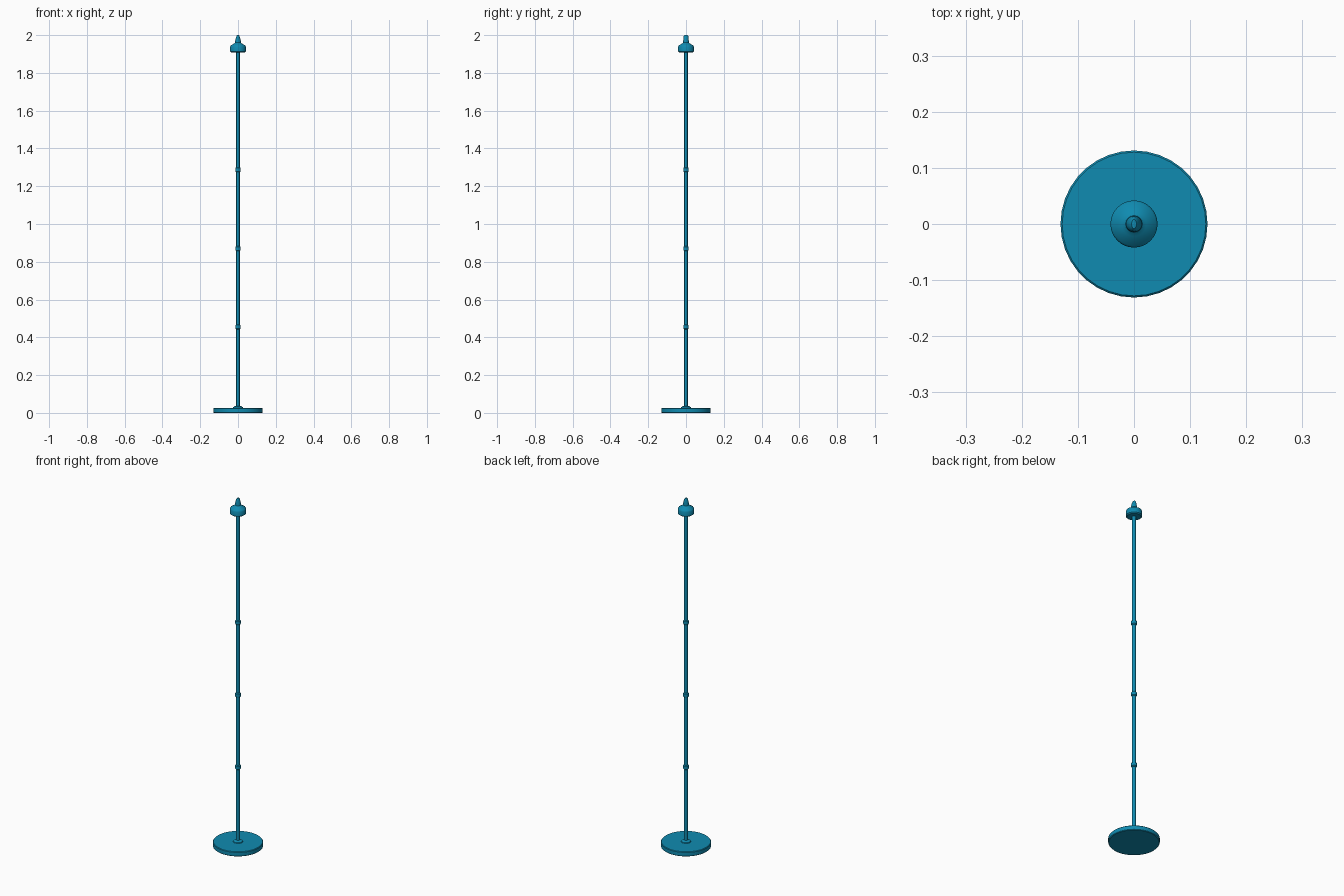
import bpy, bmesh, math
from mathutils import Vector

if "Cube" in bpy.data.objects:
    bpy.data.objects.remove(bpy.data.objects["Cube"])

teal = bpy.data.materials.new("teal_paint")
teal.diffuse_color = (0.005, 0.26, 0.44, 1)
teal.use_nodes = True
teal.node_tree.nodes["Principled BSDF"].inputs["Base Color"].default_value = teal.diffuse_color


def lathe(name, profile, sides=32, shape=None):
    """Solid of revolution from (radius, z) points, capped at both ends."""
    bm = bmesh.new()
    rings = []
    for r, z in profile:
        rings.append([bm.verts.new((r * math.cos(2 * math.pi * i / sides),
                                    r * math.sin(2 * math.pi * i / sides), z))
                      for i in range(sides)])
    for a, b in zip(rings, rings[1:]):
        for i in range(sides):
            j = (i + 1) % sides
            bm.faces.new((a[i], a[j], b[j], b[i]))
    bm.faces.new(rings[0][::-1])
    bm.faces.new(rings[-1])
    if shape:
        for v in bm.verts:
            v.co = shape(v.co)
    mesh = bpy.data.meshes.new(name)
    bm.to_mesh(mesh)
    bm.free()
    ob = bpy.data.objects.new(name, mesh)
    bpy.context.collection.objects.link(ob)
    mesh.materials.append(teal)
    bpy.ops.object.select_all(action='DESELECT')
    ob.select_set(True)
    bpy.context.view_layer.objects.active = ob
    bpy.ops.object.shade_smooth_by_angle(angle=math.radians(35))
    return ob


# Weighted round foot and the collar that holds the pole
lathe("base", [(0.128, 0), (0.131, 0.003), (0.131, 0.024), (0.128, 0.027)], 36)
lathe("base_collar", [(0.027, 0.026), (0.025, 0.031), (0.014, 0.037)], 24)

# Pole with three joint rings between its sections
lathe("pole", [(0.0095, 0.02), (0.0095, 1.92)], 20)
for n, z in enumerate((0.455, 0.87, 1.287)):
    lathe(f"joint_ring_{n + 1}", [(0.010, z - 0.013), (0.0145, z - 0.009),
                                  (0.0145, z + 0.009), (0.010, z + 0.013)], 20)

# Head: round drum with a sloped top
lathe("head", [(0.036, 1.909), (0.042, 1.914), (0.042, 1.939),
               (0.039, 1.945), (0.022, 1.955), (0.015, 1.961)], 32)


# Switch knob: round at the foot, pinched to a ridge across x at the tip
def pinch(co):
    t = max(0, min(1, (co.z - 1.975) / 0.025))
    return Vector((co.x * (1 - 0.45 * t), co.y, co.z))


lathe("knob", [(0.015, 1.958), (0.0145, 1.972), (0.0135, 1.985),
               (0.012, 1.995), (0.008, 2.0)], 20, pinch)
